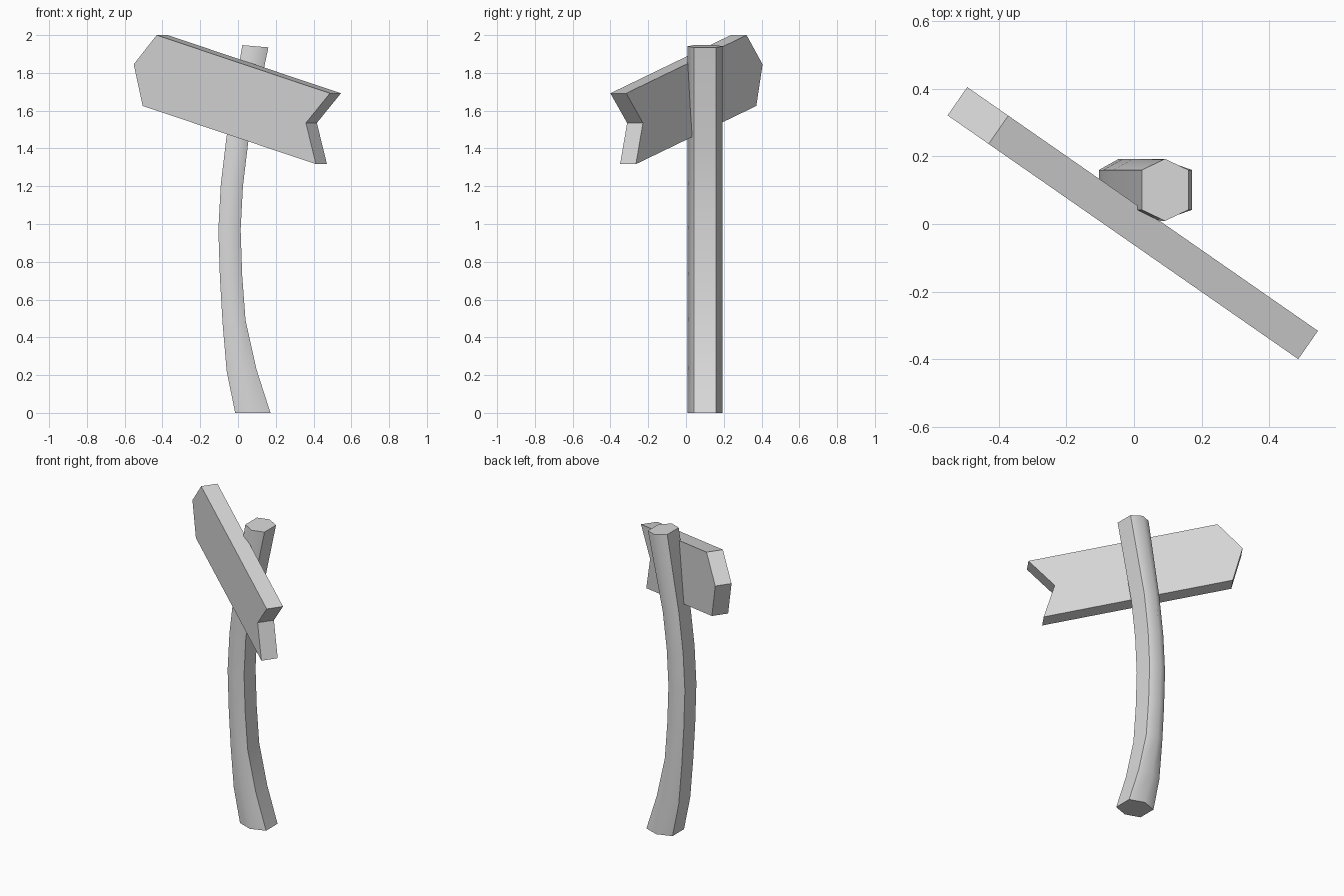
import bpy, bmesh
from mathutils import Matrix
from math import radians

cube = bpy.data.objects.get("Cube")
if cube:
    bpy.data.objects.remove(cube)

GREY = (0.7, 0.7, 0.7, 1)
mat = bpy.data.materials.new("plain grey")
mat.use_nodes = True
mat.diffuse_color = GREY
bsdf = mat.node_tree.nodes["Principled BSDF"]
bsdf.inputs["Base Color"].default_value = GREY


def finish(bm, name):
    bmesh.ops.recalc_face_normals(bm, faces=bm.faces)
    mesh = bpy.data.meshes.new(name)
    bm.to_mesh(mesh)
    bm.free()
    mesh.materials.append(mat)
    obj = bpy.data.objects.new(name, mesh)
    bpy.context.collection.objects.link(obj)
    return obj


def loft(bm, rings):
    """Skin a stack of equal rings and cap both ends."""
    loops = [[bm.verts.new(p) for p in ring] for ring in rings]
    n = len(loops[0])
    for a, b in zip(loops, loops[1:]):
        for i in range(n):
            j = (i + 1) % n
            bm.faces.new((a[i], a[j], b[j], b[i])).smooth = len(loops) > 2
    bm.faces.new(loops[0][::-1])
    bm.faces.new(loops[-1])
    return loops


# Bent six-sided post: left x, right x, left z, right z of each ring
stations = [
    (-0.015, 0.172, 0, 0),
    (-0.06, 0.098, 0.22, 0.23),
    (-0.082, 0.04, 0.48, 0.49),
    (-0.096, 0.022, 0.72, 0.73),
    (-0.104, 0.014, 0.97, 0.97),
    (-0.091, 0.026, 1.21, 1.2),
    (-0.061, 0.055, 1.46, 1.44),
    (0.023, 0.161, 1.947, 1.935),
]
MID_Y, TIP, FLAT = 0.101, 0.092, 0.059


def hexagon(xl, xr, zl, zr):
    xm, zm = (xl + xr) / 2, (zl + zr) / 2
    return [(xl, MID_Y - FLAT, zl), (xm, MID_Y - TIP, zm), (xr, MID_Y - FLAT, zr),
            (xr, MID_Y + FLAT, zr), (xm, MID_Y + TIP, zm), (xl, MID_Y + FLAT, zl)]


bm = bmesh.new()
loops = loft(bm, [hexagon(*s) for s in stations])
# Crisp edges along the flat sides and round both caps; front and back ridges stay soft
for a, b in zip(loops, loops[1:]):
    for i in (0, 2, 3, 5):
        bm.edges.get((a[i], b[i])).smooth = False
for ring in (loops[0], loops[-1]):
    for i in range(6):
        bm.edges.get((ring[i], ring[i - 1])).smooth = False
finish(bm, "post")

# Slanted arrow board with a pointed end and a notched tail
outline = [(-0.637, 1.845), (-0.489, 2.0), (0.628, 1.692),
           (0.473, 1.535), (0.538, 1.317), (-0.579, 1.625)]
HALF = 0.051
bm = bmesh.new()
loft(bm, [[(u, y, z) for u, z in outline] for y in (-HALF, HALF)])
bm.transform(Matrix.Rotation(radians(-34.8), 4, "Z"))
finish(bm, "sign_board")
